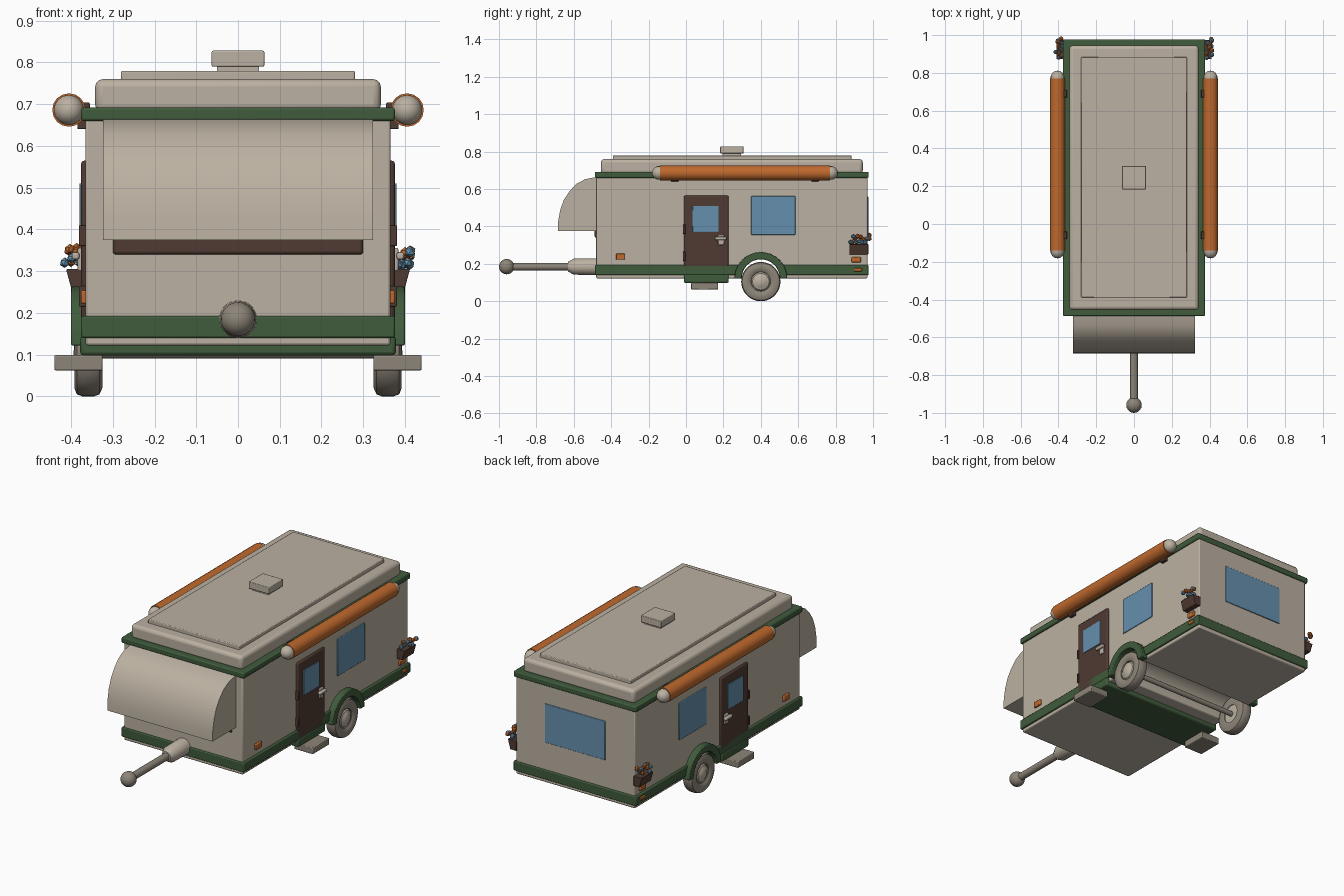
import bpy, bmesh, math, random
from mathutils import Vector

cube = bpy.data.objects.get("Cube")
if cube:
    bpy.data.objects.remove(cube, do_unlink=True)
random.seed(4)


def material(name, r, g, b):
    m = bpy.data.materials.new(name)
    m.use_nodes = True
    m.diffuse_color = (r, g, b, 1)
    m.node_tree.nodes["Principled BSDF"].inputs["Base Color"].default_value = (r, g, b, 1)
    return m


cream = material("cream", 0.5, 0.44, 0.36)
taupe = material("taupe", 0.27, 0.235, 0.19)
green = material("green", 0.05, 0.105, 0.045)
brown = material("brown", 0.08, 0.042, 0.032)
orange = material("orange", 0.52, 0.14, 0.026)
blue = material("blue", 0.13, 0.28, 0.42)


def finish(name, bm, mat, bevel=0, segments=2):
    bmesh.ops.recalc_face_normals(bm, faces=bm.faces)
    me = bpy.data.meshes.new(name)
    bm.to_mesh(me)
    bm.free()
    me.materials.append(mat)
    me.shade_smooth()
    me.set_sharp_from_angle(angle=math.radians(35))
    ob = bpy.data.objects.new(name, me)
    bpy.context.collection.objects.link(ob)
    if bevel:
        mod = ob.modifiers.new("bevel", "BEVEL")
        mod.width = bevel
        mod.segments = segments
        mod.limit_method = "ANGLE"
    return ob


def box(name, x, y, z, mat, bevel=0, segments=2):
    """Box from (min, max) pairs."""
    bm = bmesh.new()
    bmesh.ops.create_cube(bm, size=1)
    for v in bm.verts:
        v.co = Vector([(a + b) / 2 + c * abs(b - a) for c, (a, b) in zip(v.co, (x, y, z))])
    return finish(name, bm, mat, bevel, segments)


def prism(name, profile, axis, lo, hi, mat, bevel=0, segments=2):
    """Extrude a (y, z) profile along x, or an (x, z) profile along y."""
    bm = bmesh.new()
    def vert(p, d):
        return bm.verts.new((d, p[0], p[1]) if axis == "x" else (p[0], d, p[1]))
    start = [vert(p, lo) for p in profile]
    end = [vert(p, hi) for p in profile]
    bm.faces.new(start)
    bm.faces.new(end)
    for i in range(len(profile)):
        j = (i + 1) % len(profile)
        bm.faces.new((start[i], start[j], end[j], end[i]))
    return finish(name, bm, mat, bevel, segments)


def lathe(name, profile, axis, centre, mat, steps=28):
    """Turn (radius, distance) points round the x or y axis."""
    bm = bmesh.new()
    pts = [bm.verts.new((d, 0, r) if axis == "x" else (0, d, r)) for r, d in profile]
    edges = [bm.edges.new(pair) for pair in zip(pts, pts[1:])]
    bmesh.ops.spin(bm, geom=pts + edges, cent=(0, 0, 0), angle=math.tau, steps=steps,
                   axis=(1, 0, 0) if axis == "x" else (0, 1, 0))
    bmesh.ops.remove_doubles(bm, verts=bm.verts, dist=0.0002)
    bmesh.ops.translate(bm, verts=bm.verts, vec=centre)
    return finish(name, bm, mat)


def ball(name, centre, radius, mat, detail=2):
    bm = bmesh.new()
    bmesh.ops.create_icosphere(bm, subdivisions=detail, radius=radius)
    bmesh.ops.translate(bm, verts=bm.verts, vec=centre)
    return finish(name, bm, mat)


def arc(radius, cy=0.4, cz=0.122, n=16):
    return [(cy - radius * math.cos(math.pi * i / n), cz + radius * math.sin(math.pi * i / n))
            for i in range(n + 1)]


# Body shell with the wheel tunnel in its profile
prism("body", [(-0.48, 0.122)] + arc(0.104) + [(0.97, 0.122), (0.97, 0.68), (-0.48, 0.68)],
      "x", -0.365, 0.365, cream, 0.006)

# Green trim round the body
box("upper_trim", (-0.376, 0.376), (-0.487, 0.977), (0.66, 0.692), green, 0.006)
box("lower_trim_front", (-0.376, 0.376), (-0.487, 0.29), (0.14, 0.193), green, 0.005)
box("lower_trim_back", (-0.376, 0.376), (0.51, 0.977), (0.14, 0.193), green, 0.005)
box("door_sill", (-0.378, 0.378), (-0.012, 0.228), (0.098, 0.145), green, 0.008)

# Roof layers and vent
box("roof", (-0.342, 0.342), (-0.455, 0.945), (0.68, 0.76), cream, 0.018, 3)
box("roof_panel", (-0.28, 0.28), (-0.39, 0.885), (0.75, 0.78), cream, 0.004)
box("roof_vent", (-0.063, 0.063), (0.183, 0.307), (0.79, 0.828), cream, 0.003)
box("vent_base", (-0.05, 0.05), (0.195, 0.295), (0.775, 0.792), cream)

# Front hood over the brown window panel
hood = [(-0.475, 0.375), (-0.685, 0.375), (-0.683, 0.43), (-0.672, 0.49), (-0.652, 0.545),
        (-0.622, 0.59), (-0.585, 0.628), (-0.54, 0.652), (-0.475, 0.665)]
prism("front_hood", hood, "x", -0.323, 0.323, cream)
box("front_window_panel", (-0.3, 0.3), (-0.488, -0.47), (0.34, 0.6), brown, 0.007)

# Tow bar
lathe("tow_socket", [(0, -0.635), (0.026, -0.63), (0.043, -0.6), (0.045, -0.47), (0, -0.47)],
      "y", (0, 0, 0.185), cream)
lathe("tow_rod", [(0, -0.94), (0.02, -0.94), (0.02, -0.6), (0, -0.6)], "y", (0, 0, 0.185), taupe)
ball("tow_ball", (0, -0.959, 0.185), 0.041, taupe, 3)

# Rear window and axle
box("rear_window", (-0.185, 0.185), (0.96, 0.975), (0.345, 0.56), blue, 0.003)
lathe("axle", [(0.014, -0.35), (0.014, 0.35)], "x", (0, 0.4, 0.105), taupe, 12)

for s, side in ((1, "left"), (-1, "right")):
    def span(a, b):
        return (min(s * a, s * b), max(s * a, s * b))

    # Wheel and its arch
    tire = [(0.05, 0.33), (0.085, 0.325), (0.1, 0.332), (0.105, 0.345), (0.105, 0.372),
            (0.1, 0.386), (0.085, 0.392), (0.065, 0.391), (0.052, 0.382), (0.05, 0.37)]
    hub = [(0, 0.335), (0.052, 0.335), (0.052, 0.374), (0.044, 0.384), (0.034, 0.386),
           (0.028, 0.391), (0, 0.394)]
    lathe("tire_" + side, [(r, d * s) for r, d in tire], "x", (0, 0.4, 0.105), taupe, 36)
    lathe("hub_" + side, [(r, d * s) for r, d in hub], "x", (0, 0.4, 0.105), cream)
    prism("wheel_arch_" + side, arc(0.102) + arc(0.141)[::-1], "x", *span(0.355, 0.4), green, 0.004)

    # Door with window, handle and hinges, and the step below it
    box("door_" + side, span(0.35, 0.376), (-0.012, 0.228), (0.14, 0.565), brown, 0.008)
    box("door_window_" + side, span(0.37, 0.38), (0.035, 0.175), (0.37, 0.51), blue, 0.002)
    box("handle_plate_" + side, span(0.37, 0.384), (0.172, 0.204), (0.3, 0.356), cream, 0.004)
    box("handle_lever_" + side, span(0.38, 0.398), (0.155, 0.216), (0.328, 0.345), cream, 0.005)
    for z in (0.24, 0.385):
        box("hinge_" + side, span(0.36, 0.381), (-0.017, -0.003), (z - 0.025, z + 0.025), brown, 0.003)
    box("step_" + side, span(0.324, 0.44), (0.028, 0.172), (0.062, 0.099), taupe, 0.004)

    # Side window
    box("side_window_" + side, span(0.355, 0.37), (0.348, 0.585), (0.355, 0.562), blue, 0.003)

    # Rolled awning with rounded caps and brackets
    lathe("awning_" + side, [(0, -0.14), (0.04, -0.14), (0.04, 0.77), (0, 0.77)],
          "y", (s * 0.405, 0, 0.686), orange, 16)
    for end, d in ((-0.14, -1), (0.77, 1)):
        cap = [(0.036, 0), (0.036, 0.014), (0.027, 0.03), (0.015, 0.039), (0, 0.042)]
        lathe("awning_cap_" + side, [(r, end + d * t) for r, t in cap],
              "y", (s * 0.405, 0, 0.686), cream, 16)
        box("awning_bracket_" + side, span(0.355, 0.385),
            (end - d * 0.08 - 0.02, end - d * 0.08 + 0.02), (0.64, 0.704), brown, 0.003)

    # Marker lights
    box("front_marker_" + side, span(0.36, 0.376), (-0.375, -0.325), (0.222, 0.254), orange, 0.004)
    box("rear_marker_" + side, span(0.36, 0.376), (0.885, 0.935), (0.208, 0.236), orange, 0.004)
    box("trim_marker_" + side, span(0.37, 0.382), (0.9, 0.94), (0.16, 0.178), orange, 0.003)

    # Flower box and flowers
    planter = [(s * 0.36, 0.25), (s * 0.397, 0.25), (s * 0.412, 0.305), (s * 0.36, 0.305)]
    prism("flower_box_" + side, planter, "y", 0.873, 0.975, brown, 0.003)
    for i in range(14):
        spot = (s * random.uniform(0.375, 0.415), 0.88 + 0.1 * i / 13, random.uniform(0.312, 0.355))
        ball("flower_" + side, spot, random.uniform(0.011, 0.015), (blue, orange)[i % 2], 1)
